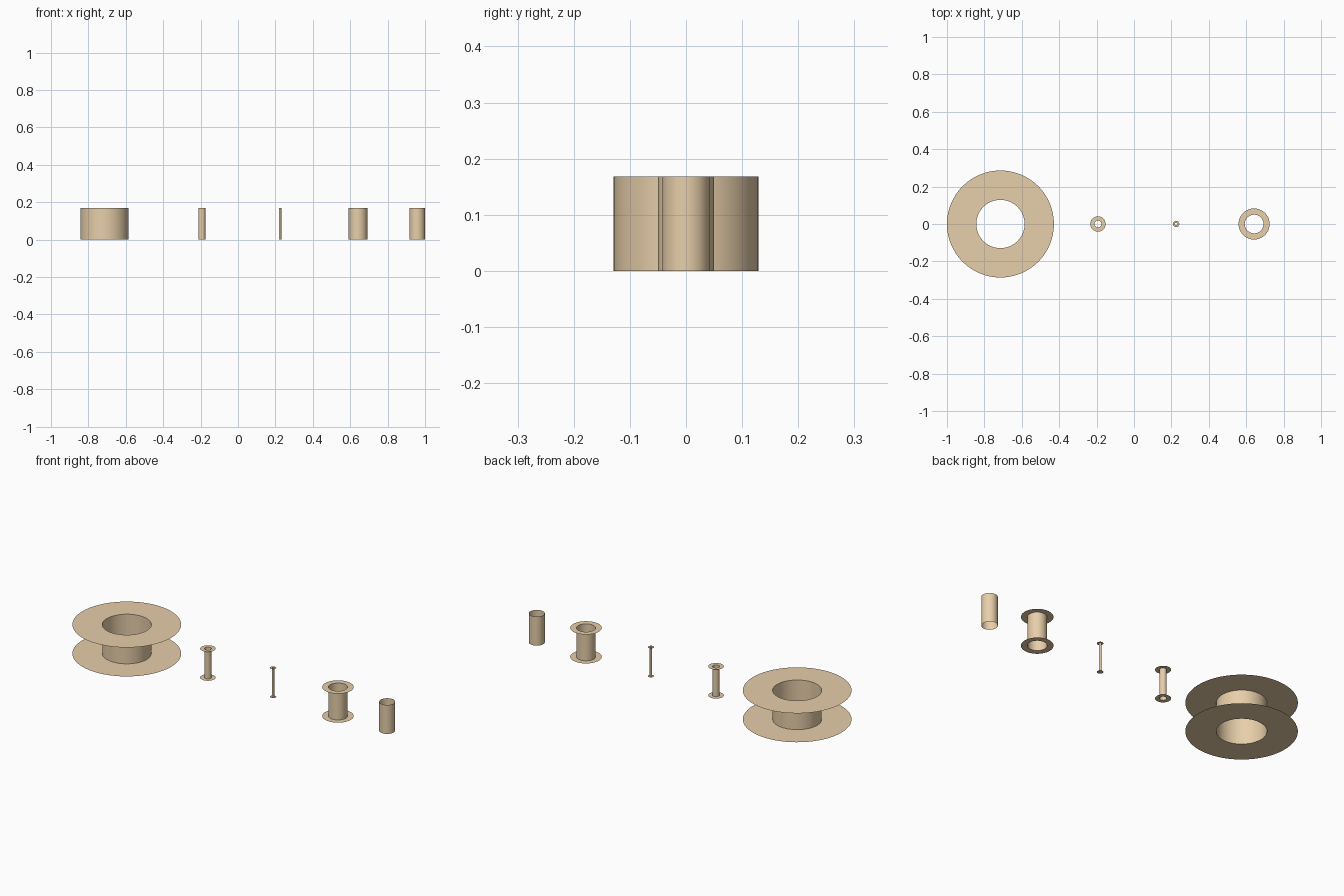
import bpy, bmesh, math

if "Cube" in bpy.data.objects:
    bpy.data.objects.remove(bpy.data.objects["Cube"])

HEIGHT = 0.168
SEGMENTS = 64

tan = bpy.data.materials.new("tan")
tan.diffuse_color = (0.8, 0.62, 0.4, 1)
tan.use_nodes = True
tan.node_tree.nodes["Principled BSDF"].inputs["Base Color"].default_value = tan.diffuse_color


def ring(bm, radius, z):
    return [bm.verts.new((radius * math.cos(2 * math.pi * i / SEGMENTS),
                          radius * math.sin(2 * math.pi * i / SEGMENTS), z))
            for i in range(SEGMENTS)]


def spool(name, x, core, flange=None):
    """Open tube, with a paper-thin flange at each end when a radius is given."""
    profile = [(core, 0), (core, HEIGHT)]
    if flange:
        profile = [(flange, 0)] + profile + [(flange, HEIGHT)]
    bm = bmesh.new()
    rings = [ring(bm, r, z) for r, z in profile]
    for a, b in zip(rings, rings[1:]):
        for i in range(SEGMENTS):
            j = (i + 1) % SEGMENTS
            bm.faces.new((a[i], a[j], b[j], b[i]))
    mesh = bpy.data.meshes.new(name)
    bm.to_mesh(mesh)
    bm.free()
    mesh.materials.append(tan)
    obj = bpy.data.objects.new(name, mesh)
    obj.location.x = x
    bpy.context.collection.objects.link(obj)
    bpy.ops.object.select_all(action='DESELECT')
    obj.select_set(True)
    bpy.context.view_layer.objects.active = obj
    bpy.ops.object.shade_smooth_by_angle(angle=math.radians(30))


# Row of spools, left to right, ending in a plain tube
spool("large_spool", -0.714, 0.129, 0.286)
spool("small_spool", -0.193, 0.0185, 0.041)
spool("tiny_spool", 0.225, 0.0065, 0.017)
spool("medium_spool", 0.642, 0.05, 0.083)
spool("plain_tube", 0.958, 0.042)
